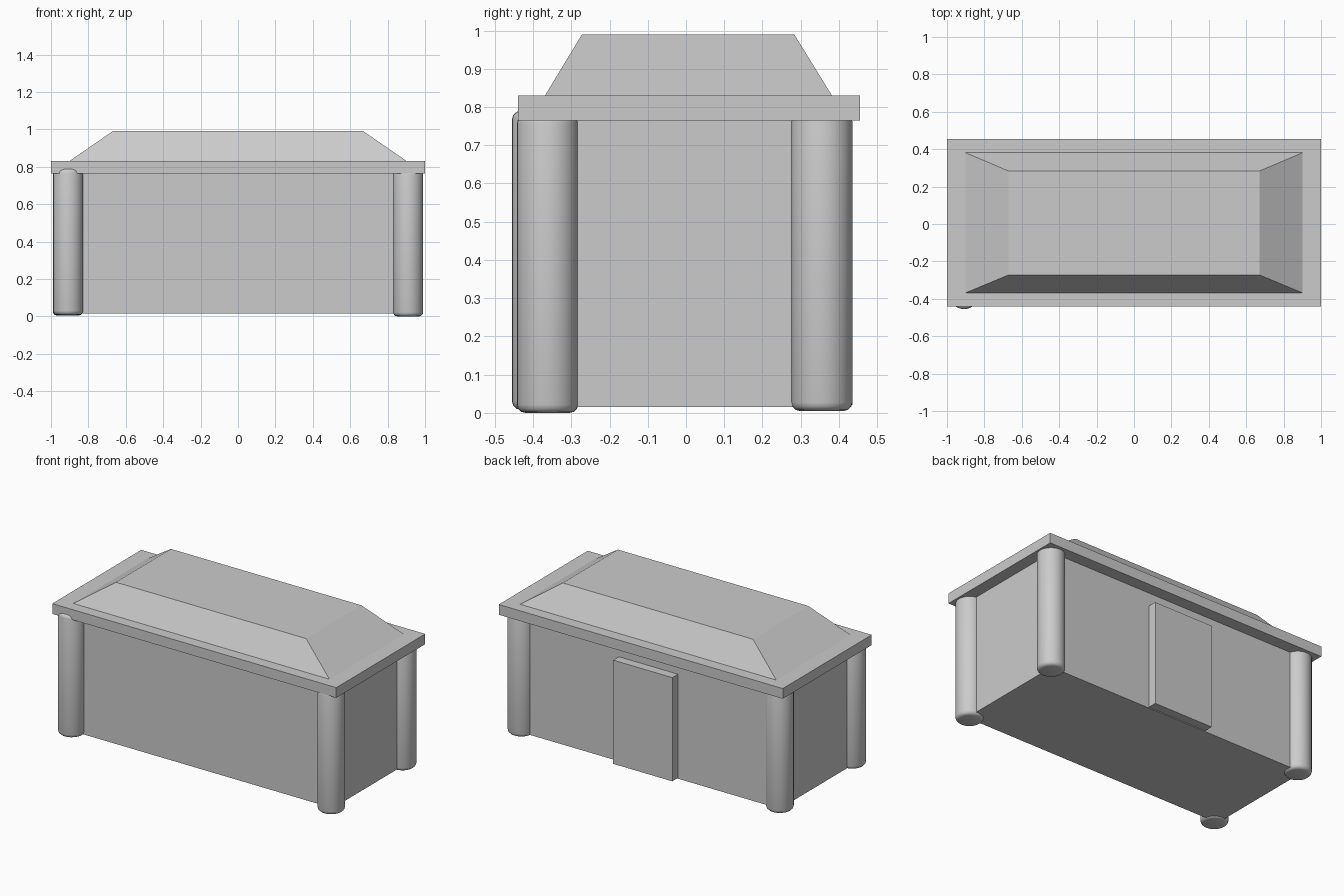
import bpy, bmesh

if "Cube" in bpy.data.objects:
    bpy.data.objects.remove(bpy.data.objects["Cube"])


def make_object(name, bm, smooth=False):
    bmesh.ops.recalc_face_normals(bm, faces=bm.faces)
    for f in bm.faces:
        f.smooth = smooth
    mesh = bpy.data.meshes.new(name)
    bm.to_mesh(mesh)
    bm.free()
    obj = bpy.data.objects.new(name, mesh)
    bpy.context.collection.objects.link(obj)
    return obj


def block(name, x, y, z, top_x=None, top_y=None):
    """Box from (min, max) ranges; optional smaller top makes a frustum."""
    bm = bmesh.new()
    bmesh.ops.create_cube(bm, size=2)
    for v in bm.verts:
        upper = v.co.z > 0
        rx = top_x if upper and top_x else x
        ry = top_y if upper and top_y else y
        v.co = (rx[v.co.x > 0], ry[v.co.y > 0], z[upper])
    return make_object(name, bm)


def column(name, x, y, z0, z1, radius=0.08, bevel=0.022):
    """Round post with softened ends."""
    bm = bmesh.new()
    bmesh.ops.create_cone(bm, cap_ends=True, segments=32, radius1=radius,
                          radius2=radius, depth=z1 - z0)
    rims = [e for e in bm.edges if abs(e.verts[0].co.z - e.verts[1].co.z) < 1e-5]
    bmesh.ops.bevel(bm, geom=rims, offset=bevel, segments=3, profile=0.5,
                    affect='EDGES')
    bmesh.ops.translate(bm, verts=bm.verts, vec=(x, y, (z0 + z1) / 2))
    return make_object(name, bm, smooth=True)


# Main body and the raised door panel on the back
block("body", (-0.925, 0.925), (-0.367, 0.378), (0.015, 0.775))
block("back_door", (-0.208, 0.208), (0.36, 0.435), (0.02, 0.68))

# Flat overhanging roof slab and the hipped roof on top
block("roof_slab", (-1, 1), (-0.44, 0.455), (0.765, 0.83))
block("hipped_roof", (-0.905, 0.905), (-0.37, 0.383), (0.828, 0.99),
      top_x=(-0.67, 0.67), top_y=(-0.272, 0.283))

# Corner columns; the front left one sits slightly forward and higher
column("front_right_column", 0.91, -0.362, 0.0, 0.78)
column("front_left_column", -0.908, -0.375, 0.008, 0.79)
column("back_right_column", 0.91, 0.355, 0.005, 0.785)
column("back_left_column", -0.91, 0.355, 0.005, 0.785)
